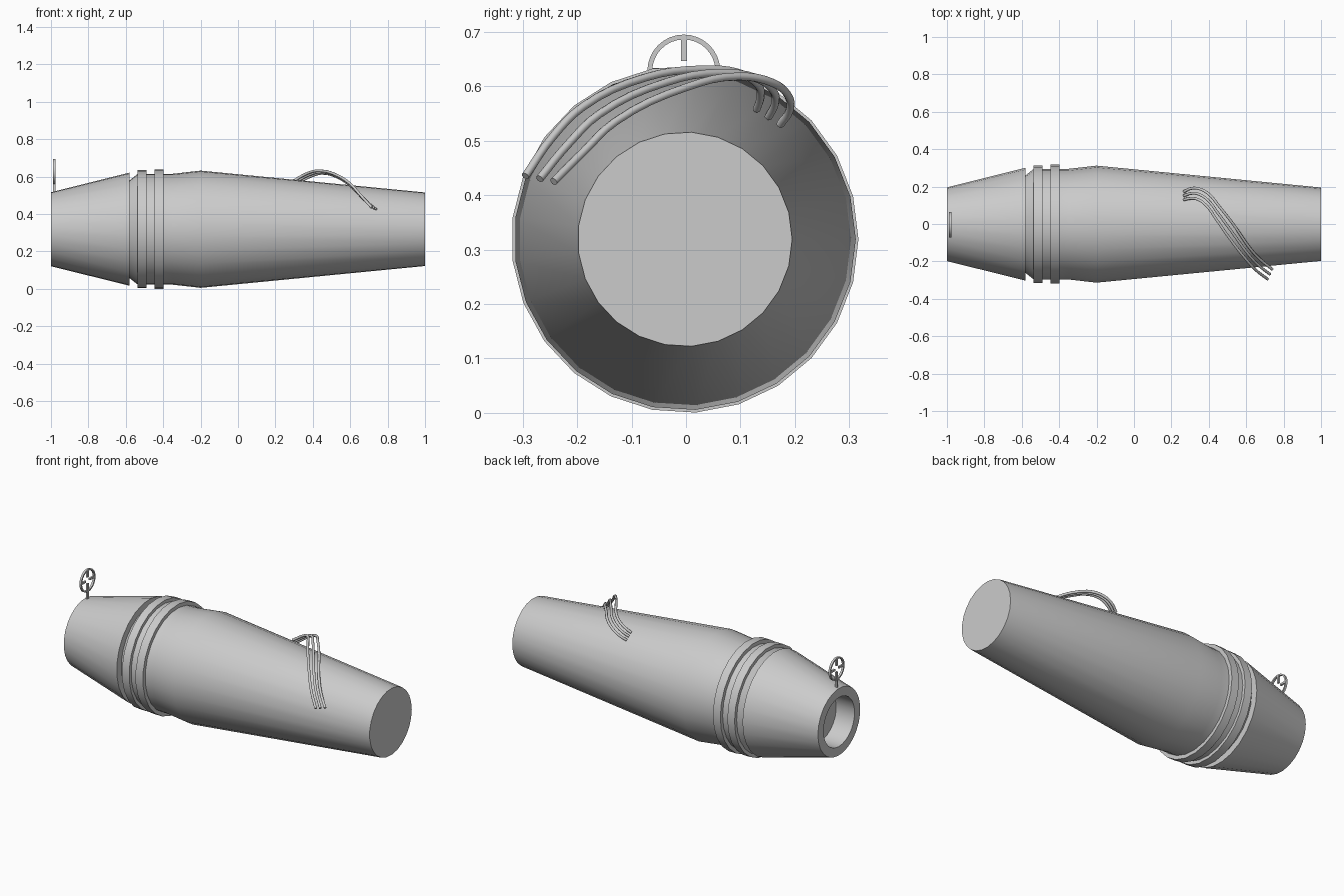
import bpy, bmesh, math
from mathutils import Vector

if "Cube" in bpy.data.objects:
    bpy.data.objects.remove(bpy.data.objects["Cube"])


def link(name, bm, smooth=True):
    bmesh.ops.recalc_face_normals(bm, faces=bm.faces)
    me = bpy.data.meshes.new(name)
    bm.to_mesh(me)
    bm.free()
    ob = bpy.data.objects.new(name, me)
    bpy.context.collection.objects.link(ob)
    if smooth:
        bpy.ops.object.select_all(action='DESELECT')
        ob.select_set(True)
        bpy.context.view_layer.objects.active = ob
        bpy.ops.object.shade_smooth_by_angle(angle=math.radians(30))
    return ob


def lathe(name, profile, n, cy, cz, closed=False):
    """Spin (x, radius) points around an axis along x."""
    bm = bmesh.new()
    rings = []
    for x, r in profile:
        rings.append([bm.verts.new((x, cy + r * math.cos(2 * math.pi * i / n),
                                    cz + r * math.sin(2 * math.pi * i / n)))
                      for i in range(n)])
    pairs = list(zip(rings, rings[1:]))
    if closed:
        pairs.append((rings[-1], rings[0]))
    else:
        bm.faces.new(rings[0])
        bm.faces.new(rings[-1])
    for a, b in pairs:
        for i in range(n):
            j = (i + 1) % n
            bm.faces.new((a[i], a[j], b[j], b[i]))
    return link(name, bm)


def box(name, centre, size):
    bm = bmesh.new()
    bmesh.ops.create_cube(bm, size=1)
    for v in bm.verts:
        v.co = Vector(c + p * s for c, p, s in zip(centre, v.co, size))
    return link(name, bm, False)


def tube(name, pts, radius):
    cu = bpy.data.curves.new(name, 'CURVE')
    cu.dimensions = '3D'
    cu.bevel_depth = radius
    cu.bevel_resolution = 2
    cu.resolution_u = 4
    cu.use_fill_caps = True
    sp = cu.splines.new('BEZIER')
    sp.bezier_points.add(len(pts) - 1)
    for bp, p in zip(sp.bezier_points, pts):
        bp.co = p
        bp.handle_left_type = bp.handle_right_type = 'AUTO'
    ob = bpy.data.objects.new(name, cu)
    bpy.context.collection.objects.link(ob)
    bpy.ops.object.select_all(action='DESELECT')
    ob.select_set(True)
    bpy.context.view_layer.objects.active = ob
    bpy.ops.object.convert(target='MESH')
    bpy.ops.object.shade_smooth_by_angle(angle=math.radians(50))


# Main barrel: bore, rear cone with lip, groove, two bands, long taper
CY, CZ = -0.002, 0.319
lathe("barrel", [(-0.88, 0.145), (-1.0, 0.145), (-1.0, 0.198), (-0.58, 0.303),
                 (-0.58, 0.262), (-0.537, 0.296), (-0.537, 0.316), (-0.49, 0.316),
                 (-0.49, 0.297), (-0.446, 0.297), (-0.446, 0.319), (-0.398, 0.319),
                 (-0.398, 0.297), (-0.35, 0.297), (-0.2, 0.314), (1.0, 0.197)],
      25, CY, CZ)

# Ring sight: flat hoop, four inner spokes with an open middle, post
SX, SY, SZ, T = -0.982, -0.004, 0.628, 0.012
lathe("sight_ring", [(SX - T / 2, 0.058), (SX - T / 2, 0.067),
                     (SX + T / 2, 0.067), (SX + T / 2, 0.058)], 32, SY, SZ, True)
for k, (dy, dz) in enumerate([(1, 0), (-1, 0), (0, 1), (0, -1)]):
    box(f"sight_spoke_{k + 1}", (SX, SY + dy * 0.039, SZ + dz * 0.039),
        (T * 0.8, 0.042 if dy else 0.011, 0.042 if dz else 0.011))
box("sight_post", (SX, SY, 0.538), (T, 0.012, 0.052))

# Three parallel bent handle rods arching over the top
path_a = [(0.267, 0.173, 0.530), (0.305, 0.190, 0.555), (0.345, 0.189, 0.580),
          (0.40, 0.160, 0.606), (0.455, 0.095, 0.618), (0.53, 0.0, 0.598),
          (0.62, -0.13, 0.535), (0.675, -0.19, 0.478), (0.74, -0.243, 0.425)]
path_c = [(0.267, 0.130, 0.558), (0.305, 0.137, 0.582), (0.34, 0.132, 0.603),
          (0.39, 0.095, 0.625), (0.44, 0.025, 0.631), (0.51, -0.075, 0.616),
          (0.60, -0.19, 0.562), (0.65, -0.245, 0.507), (0.715, -0.295, 0.435)]
for k in range(3):
    pts = [Vector(a).lerp(Vector(c), k / 2) for a, c in zip(path_a, path_c)]
    tube(f"handle_rod_{k + 1}", pts, 0.0075)
